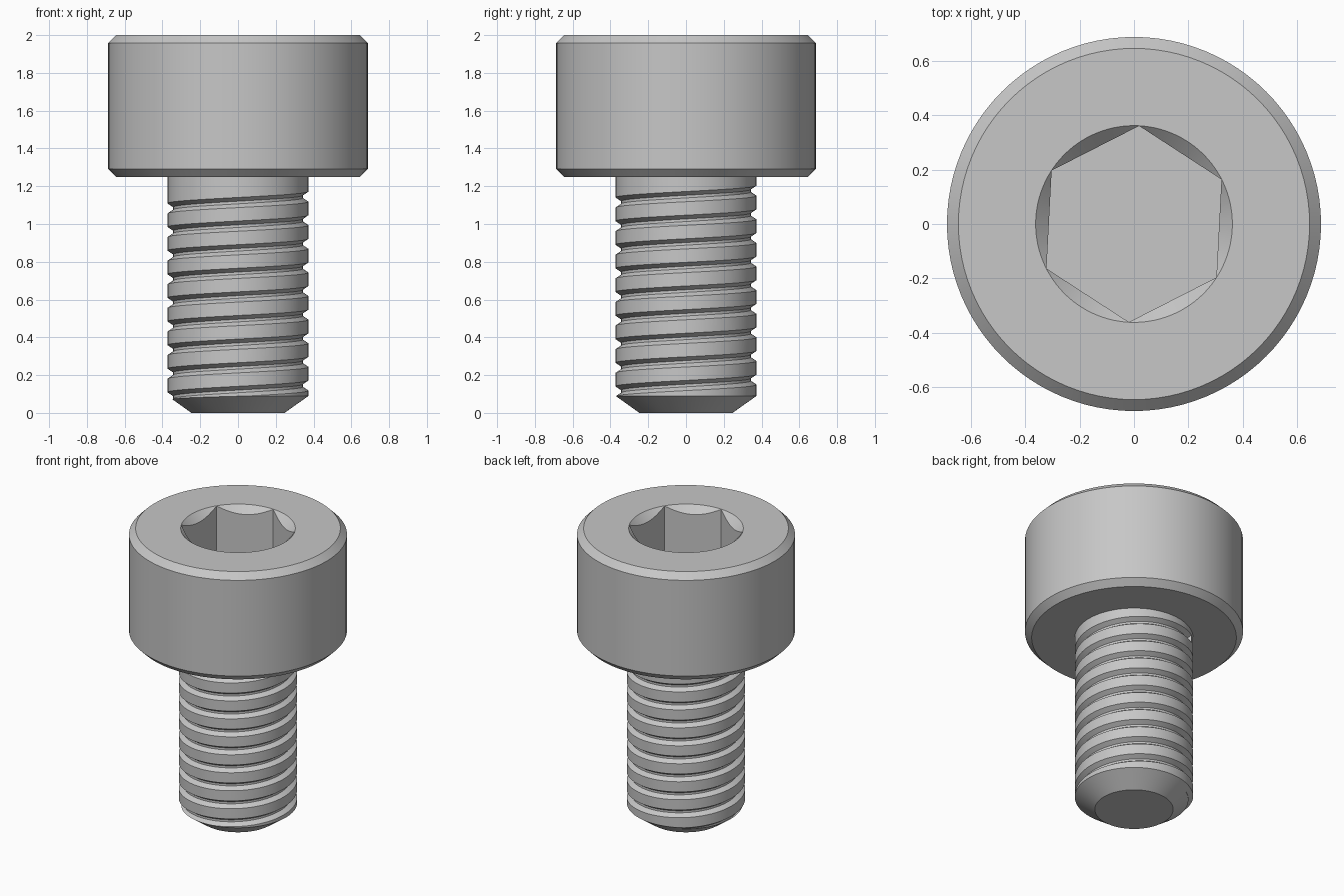
import bpy
import bmesh
from math import cos, sin, pi, radians

if "Cube" in bpy.data.objects:
    bpy.data.objects.remove(bpy.data.objects["Cube"], do_unlink=True)

SEGMENTS = 96
HEAD_R, SHANK_R = 0.6875, 0.373
HEAD_BOTTOM, TOP = 1.25, 2.0
BEVEL = 0.042
SOCKET_R, SOCKET_FLOOR = 0.361, 1.625
PITCH = 0.125

steel = bpy.data.materials.new("steel_grey")
steel.use_nodes = True
colour = (0.57, 0.57, 0.57, 1)
steel.diffuse_color = colour
steel.node_tree.nodes["Principled BSDF"].inputs["Base Color"].default_value = colour


def make_object(name, bm):
    bmesh.ops.recalc_face_normals(bm, faces=bm.faces)
    mesh = bpy.data.meshes.new(name)
    bm.to_mesh(mesh)
    bm.free()
    mesh.materials.append(steel)
    obj = bpy.data.objects.new(name, mesh)
    bpy.context.collection.objects.link(obj)
    return obj


def lathe(name, profile, sides=SEGMENTS, turn=0.0):
    """Stack rings from (radius, height) pairs and cap both ends."""
    bm = bmesh.new()
    rings = []
    for r, z in profile:
        angles = [turn + 2 * pi * i / sides for i in range(sides)]
        rings.append([bm.verts.new((r * cos(a), r * sin(a), z)) for a in angles])
    for low, high in zip(rings, rings[1:]):
        for i in range(sides):
            j = (i + 1) % sides
            bm.faces.new((low[i], low[j], high[j], high[i]))
    bm.faces.new(rings[0])
    bm.faces.new(rings[-1])
    return make_object(name, bm)


def coil(name, section, start, end, height_at_zero):
    """Sweep a closed (radius, height) section along a right-hand helix."""
    bm = bmesh.new()
    steps = round((end - start) / (2 * pi) * SEGMENTS)
    rings = []
    for i in range(steps + 1):
        a = start + (end - start) * i / steps
        z = height_at_zero + PITCH * a / (2 * pi)
        rings.append([bm.verts.new((r * cos(a), r * sin(a), z + h)) for r, h in section])
    n = len(section)
    for low, high in zip(rings, rings[1:]):
        for i in range(n):
            j = (i + 1) % n
            bm.faces.new((low[i], low[j], high[j], high[i]))
    bm.faces.new(rings[0])
    bm.faces.new(rings[-1])
    return make_object(name, bm)


def cut(target, cutter):
    cutter.hide_render = True
    mod = target.modifiers.new("cut", "BOOLEAN")
    mod.operation = "DIFFERENCE"
    mod.solver = "EXACT"
    mod.object = cutter
    bpy.context.view_layer.objects.active = target
    bpy.ops.object.modifier_apply(modifier=mod.name)
    bpy.data.objects.remove(cutter, do_unlink=True)


# Cylindrical head with bevelled rims
head = lathe("head", [
    (HEAD_R - BEVEL, HEAD_BOTTOM), (HEAD_R, HEAD_BOTTOM + BEVEL),
    (HEAD_R, TOP - BEVEL), (HEAD_R - BEVEL, TOP)])

# Hexagonal socket with a conical lead-in
cut(head, lathe("socket_cutter", [(SOCKET_R, SOCKET_FLOOR), (SOCKET_R, TOP + 0.1)],
                sides=6, turn=radians(27)))
cut(head, lathe("lead_in_cutter", [(SOCKET_R - 0.1, TOP - 0.1), (SOCKET_R + 0.051, TOP + 0.05)]))

# Shank with a tapered tip, running up into the head
shank = lathe("threaded_shank", [
    (0.247, 0), (SHANK_R, 0.09), (SHANK_R, HEAD_BOTTOM + 0.04)])

# Helical thread groove
groove = [(0.343, -0.007), (0.403, -0.047), (0.403, 0.047), (0.343, 0.007)]
cut(shank, coil("thread_cutter", groove, -18 * pi, 0.7 * pi, 1.145))

# Smooth round walls, sharp edges
for obj in (head, shank):
    bpy.ops.object.select_all(action="DESELECT")
    obj.select_set(True)
    bpy.context.view_layer.objects.active = obj
    bpy.ops.object.shade_smooth_by_angle(angle=radians(25))
